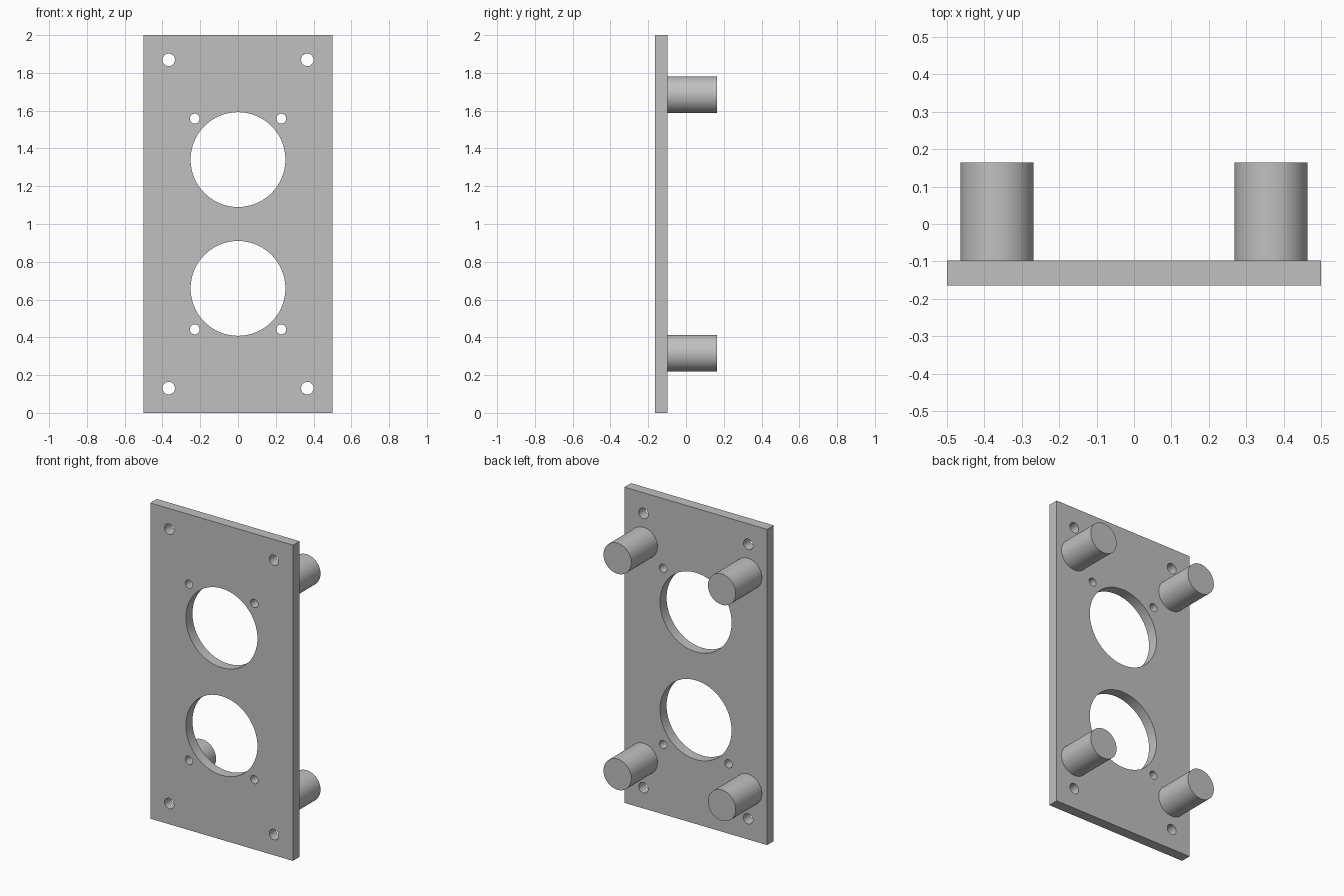
import bpy
import math

cube = bpy.data.objects.get("Cube")
if cube:
    bpy.data.objects.remove(cube, do_unlink=True)

FRONT, BACK, POST_END = -0.164, -0.098, 0.164
MID_Z = 1.0

grey = bpy.data.materials.new("plain grey")
grey.use_nodes = True
colour = (0.53, 0.53, 0.53, 1)
grey.diffuse_color = colour
grey.node_tree.nodes["Principled BSDF"].inputs["Base Color"].default_value = colour


def rod(name, x, z, radius, y0, y1, sides=64):
    """Cylinder running along y from y0 to y1."""
    bpy.ops.mesh.primitive_cylinder_add(
        vertices=sides, radius=radius, depth=y1 - y0,
        location=(x, (y0 + y1) / 2, z), rotation=(math.pi / 2, 0, 0))
    obj = bpy.context.object
    obj.name = name
    obj.data.materials.append(grey)
    return obj


def smooth(obj):
    bpy.ops.object.select_all(action="DESELECT")
    obj.select_set(True)
    bpy.context.view_layer.objects.active = obj
    bpy.ops.object.shade_smooth_by_angle(angle=math.radians(30))


# Flat panel
bpy.ops.mesh.primitive_cube_add(size=1, location=(0, (FRONT + BACK) / 2, MID_Z))
panel = bpy.context.object
panel.name = "panel"
panel.scale = (1, BACK - FRONT, 2)
bpy.ops.object.transform_apply(location=True, rotation=True, scale=True)
panel.data.materials.append(grey)

# Holes: (name, x offset, z offset from the middle, radius)
holes = [("corner_hole", 0.367, 0.869, 0.033),
         ("screw_hole", 0.229, 0.558, 0.026),
         ("socket_opening", 0, 0.341, 0.251)]
cutters = []
for name, dx, dz, radius in holes:
    for sx in ((-1, 1) if dx else (1,)):
        for sz in (-1, 1):
            cutters.append(rod(name + "_cutter", sx * dx, MID_Z + sz * dz,
                               radius, FRONT - 0.1, BACK + 0.1))
for cutter in cutters:
    mod = panel.modifiers.new("hole", "BOOLEAN")
    mod.operation = "DIFFERENCE"
    mod.solver = "EXACT"
    mod.object = cutter
bpy.context.view_layer.objects.active = panel
for mod in list(panel.modifiers):
    bpy.ops.object.modifier_apply(modifier=mod.name)
for cutter in cutters:
    bpy.data.objects.remove(cutter, do_unlink=True)
smooth(panel)

# Four round standoff posts on the back
for side, sx in (("left", 1), ("right", -1)):
    for level, sz in (("upper", 1), ("lower", -1)):
        smooth(rod(f"{level}_{side}_post", sx * 0.366, MID_Z + sz * 0.684,
                   0.0975, BACK, POST_END))
